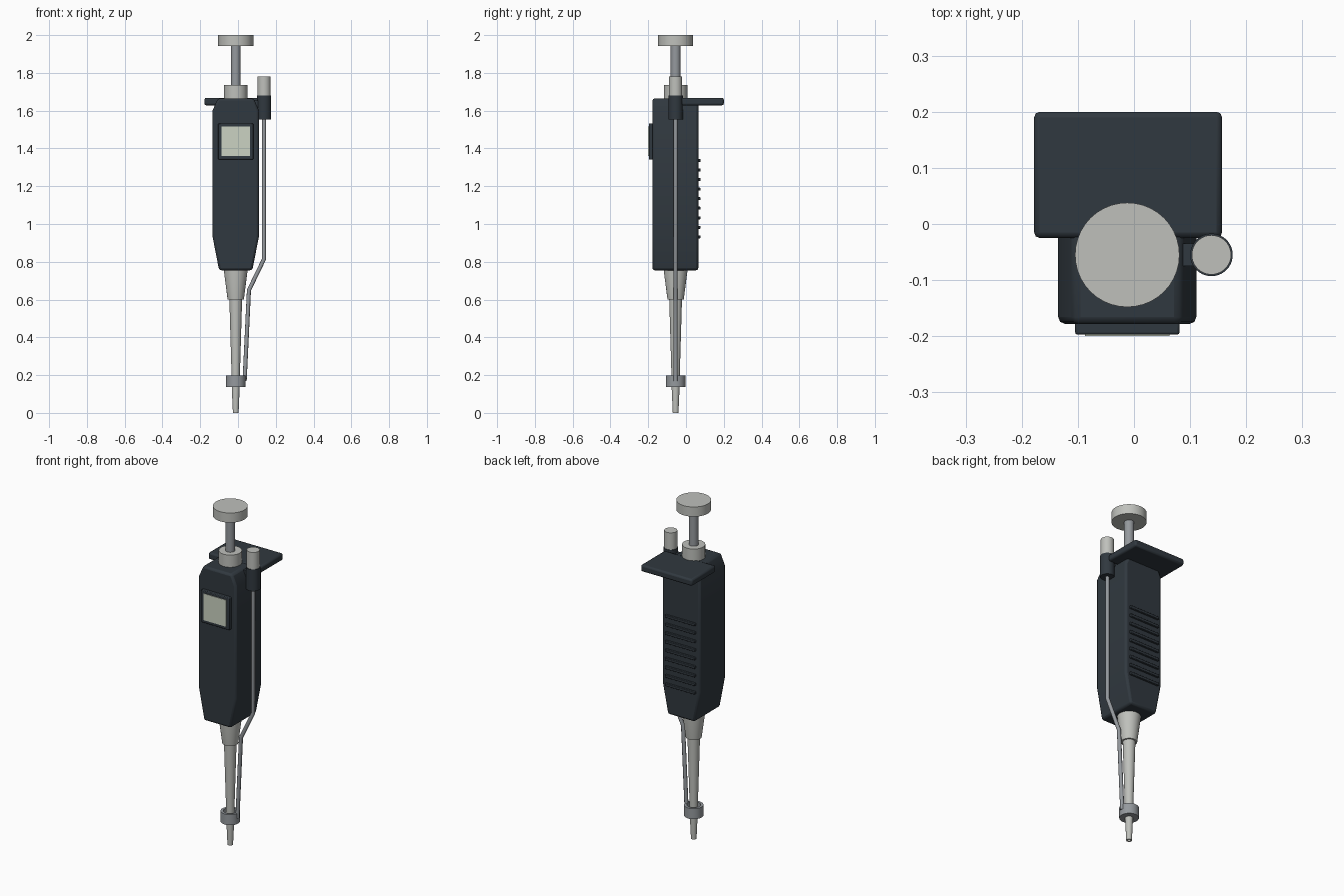
import bpy, bmesh
from mathutils import Vector

if "Cube" in bpy.data.objects:
    bpy.data.objects.remove(bpy.data.objects["Cube"])

AX, AY = -0.012, -0.055      # main axis
EX = 0.138                   # ejector axis


def material(name, rgb):
    m = bpy.data.materials.new(name)
    m.diffuse_color = (*rgb, 1)
    m.use_nodes = True
    m.node_tree.nodes["Principled BSDF"].inputs["Base Color"].default_value = m.diffuse_color
    return m


DARK = material("dark_shell", (0.03, 0.04, 0.05))
LIGHT = material("light_plastic", (0.52, 0.53, 0.50))
METAL = material("metal", (0.30, 0.32, 0.34))
SCREEN = material("screen_glass", (0.60, 0.65, 0.54))


def finish(name, bm, mat, bevel=0):
    bmesh.ops.recalc_face_normals(bm, faces=bm.faces)
    me = bpy.data.meshes.new(name)
    bm.to_mesh(me)
    bm.free()
    ob = bpy.data.objects.new(name, me)
    bpy.context.collection.objects.link(ob)
    me.materials.append(mat)
    if bevel:
        mod = ob.modifiers.new("bevel", 'BEVEL')
        mod.width, mod.segments = bevel, 2
        mod.limit_method = 'ANGLE'
    bpy.ops.object.select_all(action='DESELECT')
    bpy.context.view_layer.objects.active = ob
    ob.select_set(True)
    bpy.ops.object.shade_smooth_by_angle(angle=0.6)
    return ob


def box(name, lo, hi, mat, bevel=0):
    lo, hi = Vector(lo), Vector(hi)
    bm = bmesh.new()
    bmesh.ops.create_cube(bm, size=1)
    for v in bm.verts:
        v.co = (lo + hi) / 2 + v.co * (hi - lo)
    return finish(name, bm, mat, bevel)


def lathe(name, profile, mat, x=AX, y=AY, sides=40):
    """Spin (radius, z) points round a vertical axis."""
    bm = bmesh.new()
    vs = [bm.verts.new((x + r, y, z)) for r, z in profile]
    es = [bm.edges.new(p) for p in zip(vs, vs[1:])]
    bmesh.ops.spin(bm, geom=vs + es, cent=(x, y, 0), axis=(0, 0, 1),
                   angle=6.283185307, steps=sides)
    bmesh.ops.remove_doubles(bm, verts=bm.verts, dist=1e-5)
    return finish(name, bm, mat)


def cylinder(name, r, z0, z1, mat, x=AX, y=AY):
    return lathe(name, [(0, z0), (r, z0), (r, z1), (0, z1)], mat, x, y)


# Handle: mirrored half profile pushed through in y
half = [(0.088, 0.755), (0.123, 0.935), (0.123, 1.60), (0.095, 1.665)]
outline = half + [(-x, z) for x, z in reversed(half)]
bm = bmesh.new()
face = bm.faces.new([bm.verts.new((AX + x, -0.178, z)) for x, z in outline])
ext = bmesh.ops.extrude_face_region(bm, geom=[face])
bmesh.ops.translate(bm, vec=(0, 0.243, 0),
                    verts=[v for v in ext["geom"] if isinstance(v, bmesh.types.BMVert)])
finish("handle_body", bm, DARK, 0.012)

# Finger rest and grip ribs on the back
box("finger_rest", (-0.178, -0.025, 1.628), (0.157, 0.20, 1.668), DARK, 0.01)
for i in range(9):
    z = 0.932 + i * 0.0505
    box(f"grip_rib_{i + 1}", (AX - 0.098, 0.055, z - 0.008),
        (AX + 0.098, 0.077, z + 0.008), DARK, 0.003)

# Display
box("display_bezel", (AX - 0.093, -0.197, 1.342), (AX + 0.093, -0.17, 1.533), DARK, 0.004)
box("display_screen", (AX - 0.075, -0.20, 1.36), (AX + 0.075, -0.19, 1.517), SCREEN)

# Plunger
cylinder("plunger_collar", 0.062, 1.655, 1.737, LIGHT)
cylinder("plunger_rod", 0.026, 1.70, 1.95, METAL)
cylinder("plunger_button", 0.093, 1.943, 2.0, LIGHT)

# Nose cone and hollow tip
lathe("nose_collar", [(0, 0.77), (0.063, 0.77), (0.063, 0.755), (0.043, 0.60), (0, 0.60)], LIGHT)
lathe("nose_cone", [(0, 0.61), (0.034, 0.61), (0.021, 0.165), (0.021, 0.135),
                    (0.015, 0), (0.009, 0), (0.011, 0.08), (0, 0.08)], LIGHT)

# Ejector ring round the tip
lathe("ejector_ring", [(0.052, 0.137), (0.052, 0.199), (0.037, 0.199), (0.037, 0.15),
                       (0.018, 0.15), (0.018, 0.137), (0.052, 0.137)], METAL)

# Ejector button, sleeve and cranked rod
cylinder("ejector_button", 0.035, 1.67, 1.78, LIGHT, EX)
cylinder("ejector_sleeve", 0.038, 1.552, 1.68, DARK, EX)
box("ejector_bracket", (0.08, AY - 0.02, 1.56), (EX, AY + 0.02, 1.655), DARK)
path = [(EX, 1.56), (EX, 0.815), (0.058, 0.65), (0.035, 0.17)]
cu = bpy.data.curves.new("ejector_rod", 'CURVE')
cu.dimensions = '3D'
cu.bevel_depth, cu.bevel_resolution, cu.use_fill_caps = 0.011, 3, True
sp = cu.splines.new('POLY')
sp.points.add(len(path) - 1)
for p, (x, z) in zip(sp.points, path):
    p.co = (x, AY, z, 1)
cu.materials.append(METAL)
bpy.context.collection.objects.link(bpy.data.objects.new("ejector_rod", cu))
